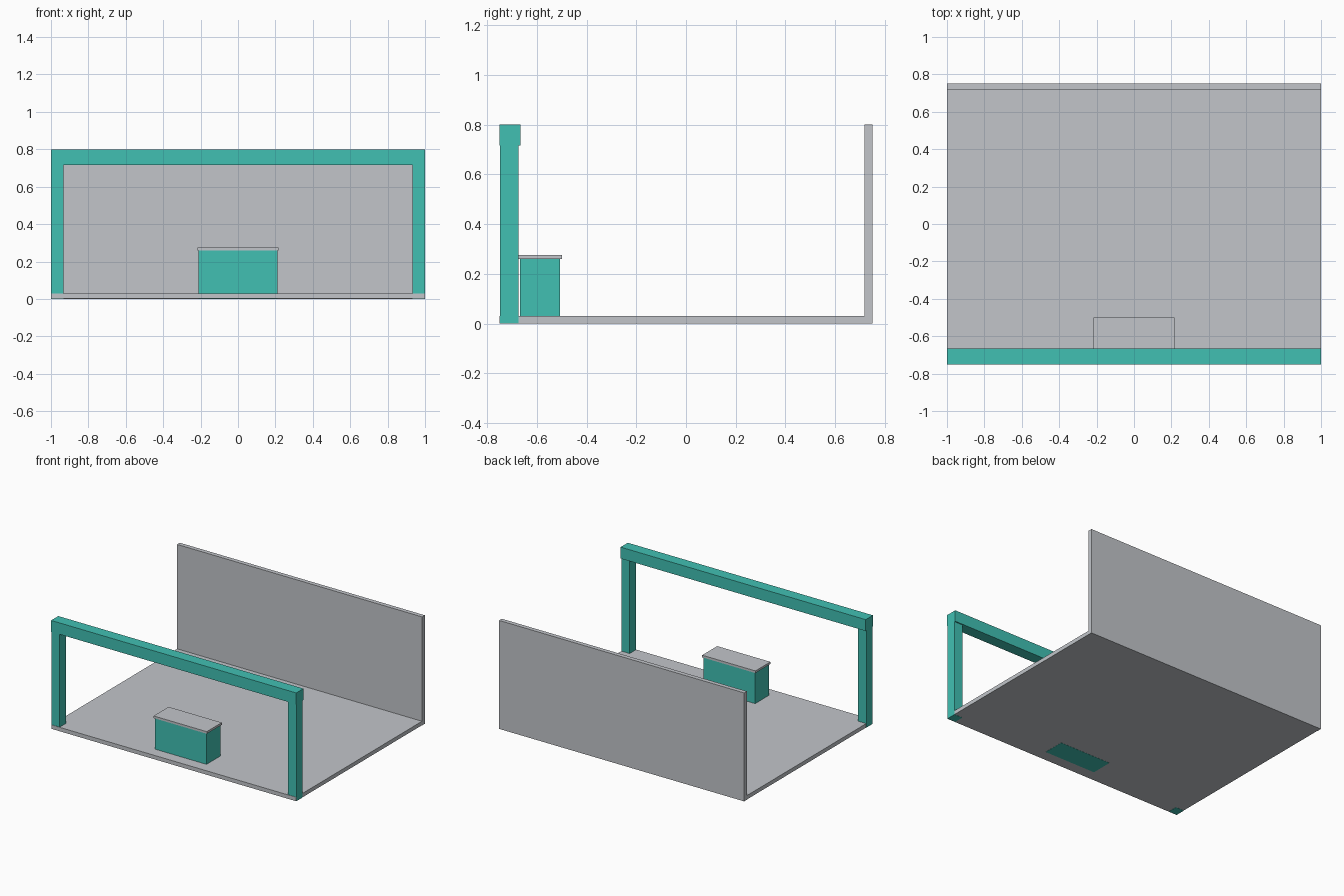
import bpy

if "Cube" in bpy.data.objects:
    bpy.data.objects.remove(bpy.data.objects["Cube"])


def material(name, rgb):
    m = bpy.data.materials.new(name)
    m.diffuse_color = (*rgb, 1.0)
    m.use_nodes = True
    m.node_tree.nodes["Principled BSDF"].inputs["Base Color"].default_value = m.diffuse_color
    return m


GREY = material("light grey", (0.54, 0.56, 0.59))
TEAL = material("teal", (0.053, 0.53, 0.45))


def box(name, x, y, z, mat):
    """Axis-aligned box given its (min, max) range on each axis."""
    bpy.ops.mesh.primitive_cube_add(size=1)
    ob = bpy.context.object
    ob.name = name
    ob.location = [(a + b) / 2 for a, b in (x, y, z)]
    ob.scale = [b - a for a, b in (x, y, z)]
    bpy.ops.object.transform_apply(location=True, scale=True)
    ob.data.materials.append(mat)
    return ob


# floor slab, a hair inside the outline so the post feet stay visible
box("floor", (-0.999, 0.999), (-0.75, 0.75), (0.001, 0.03), GREY)
# back wall
box("back_wall", (-1, 1), (0.718, 0.75), (0, 0.8), GREY)

# front frame: two posts and a thicker beam
for side, name in ((-1, "left_post"), (1, "right_post")):
    box(name, sorted((side * 0.932, side)), (-0.747, -0.674), (0, 0.72), TEAL)
box("front_beam", (-1, 1), (-0.75, -0.666), (0.716, 0.8), TEAL)

# counter with overhanging top
box("counter_body", (-0.21, 0.21), (-0.667, -0.506), (0, 0.262), TEAL)
box("counter_top", (-0.217, 0.217), (-0.674, -0.499), (0.26, 0.276), GREY)
